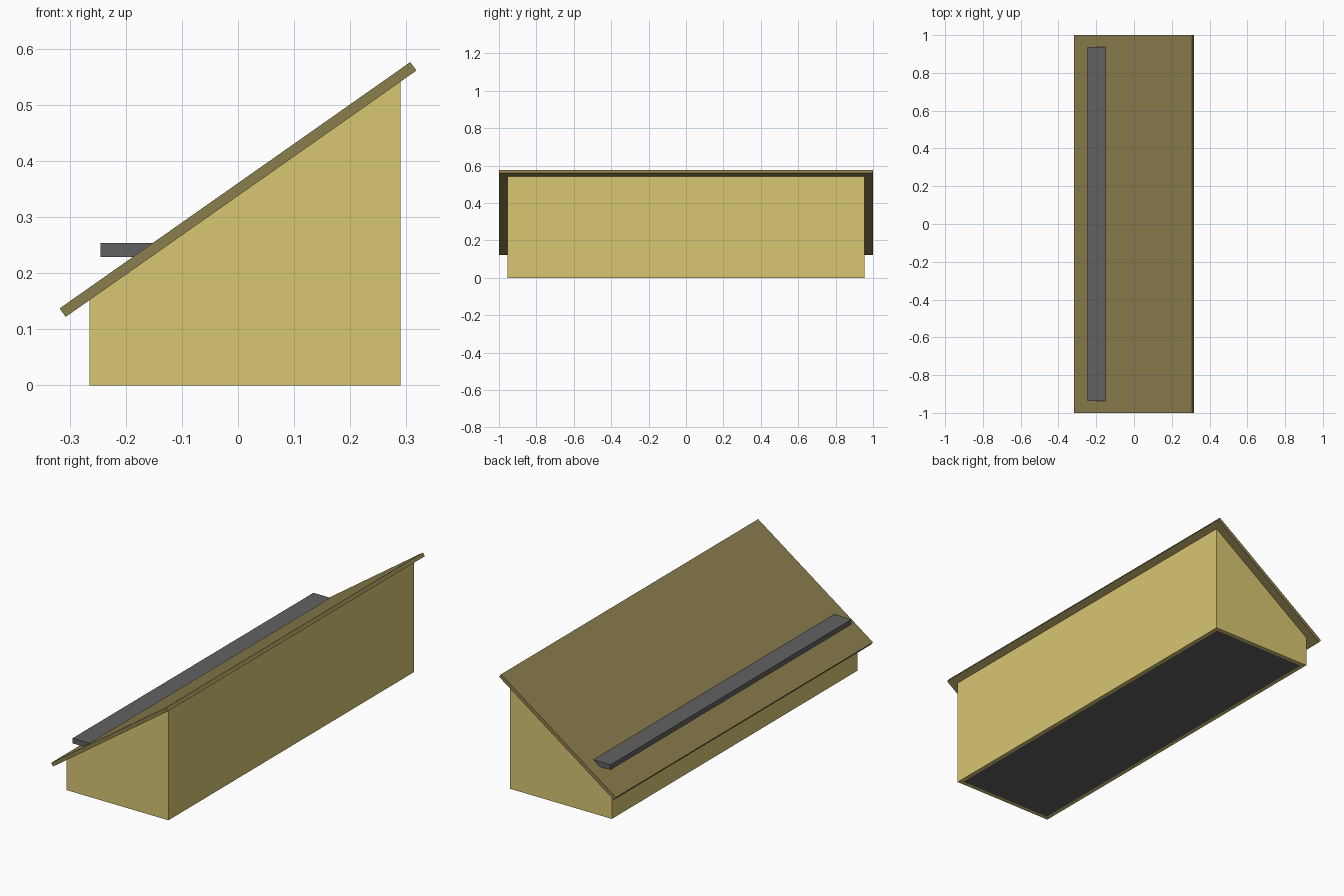
import bpy, bmesh

if "Cube" in bpy.data.objects:
    bpy.data.objects.remove(bpy.data.objects["Cube"])


def material(name, color):
    mat = bpy.data.materials.new(name)
    mat.diffuse_color = (*color, 1)
    mat.use_nodes = True
    mat.node_tree.nodes["Principled BSDF"].inputs["Base Color"].default_value = mat.diffuse_color
    return mat


def prism(name, profile, y0, y1, mat):
    """Extrude an xz profile from y0 to y1."""
    bm = bmesh.new()
    face = bm.faces.new([bm.verts.new((x, y0, z)) for x, z in profile])
    ext = bmesh.ops.extrude_face_region(bm, geom=[face])["geom"]
    verts = [v for v in ext if isinstance(v, bmesh.types.BMVert)]
    bmesh.ops.translate(bm, verts=verts, vec=(0, y1 - y0, 0))
    bmesh.ops.recalc_face_normals(bm, faces=bm.faces)
    mesh = bpy.data.meshes.new(name)
    bm.to_mesh(mesh)
    bm.free()
    mesh.materials.append(mat)
    obj = bpy.data.objects.new(name, mesh)
    bpy.context.collection.objects.link(obj)
    return obj


def under_lid(x):
    return 0.122 + (x + 0.307) * 0.7024


def wall_profile(x0, x1):
    return [(x0, 0), (x1, 0), (x1, under_lid(x1)), (x0, under_lid(x0))]


def rect(x0, x1, z0, z1):
    return [(x0, z0), (x1, z0), (x1, z1), (x0, z1)]


light_wood = material("light_wood", (0.69, 0.57, 0.17))
dark_wood = material("dark_wood", (0.26, 0.21, 0.075))
dark_grey = material("dark_grey", (0.12, 0.12, 0.12))

LOW, HIGH, END, T = -0.265, 0.29, 0.955, 0.02

# Box walls: two sloped ends, a low wall and a high wall
for side, label in ((-1, "front"), (1, "back")):
    prism(label + "_end_panel", wall_profile(LOW, HIGH), side * END, side * (END - T), light_wood)
prism("low_wall", wall_profile(LOW, LOW + T), -END + T, END - T, light_wood)
prism("high_wall", wall_profile(HIGH - T, HIGH), -END + T, END - T, light_wood)

# Floor panel between the walls
prism("floor_panel", rect(LOW + T, HIGH - T, 0, T), -END + T, END - T, dark_grey)

# Sloping lid
prism("sloping_lid", [(-0.307, 0.122), (0.318, 0.561), (0.307, 0.576), (-0.318, 0.137)],
      -1, 1, dark_wood)

# Landing ledge set into the lid
prism("ledge", rect(-0.245, -0.13, 0.229, 0.254), -0.937, 0.937, dark_grey)
